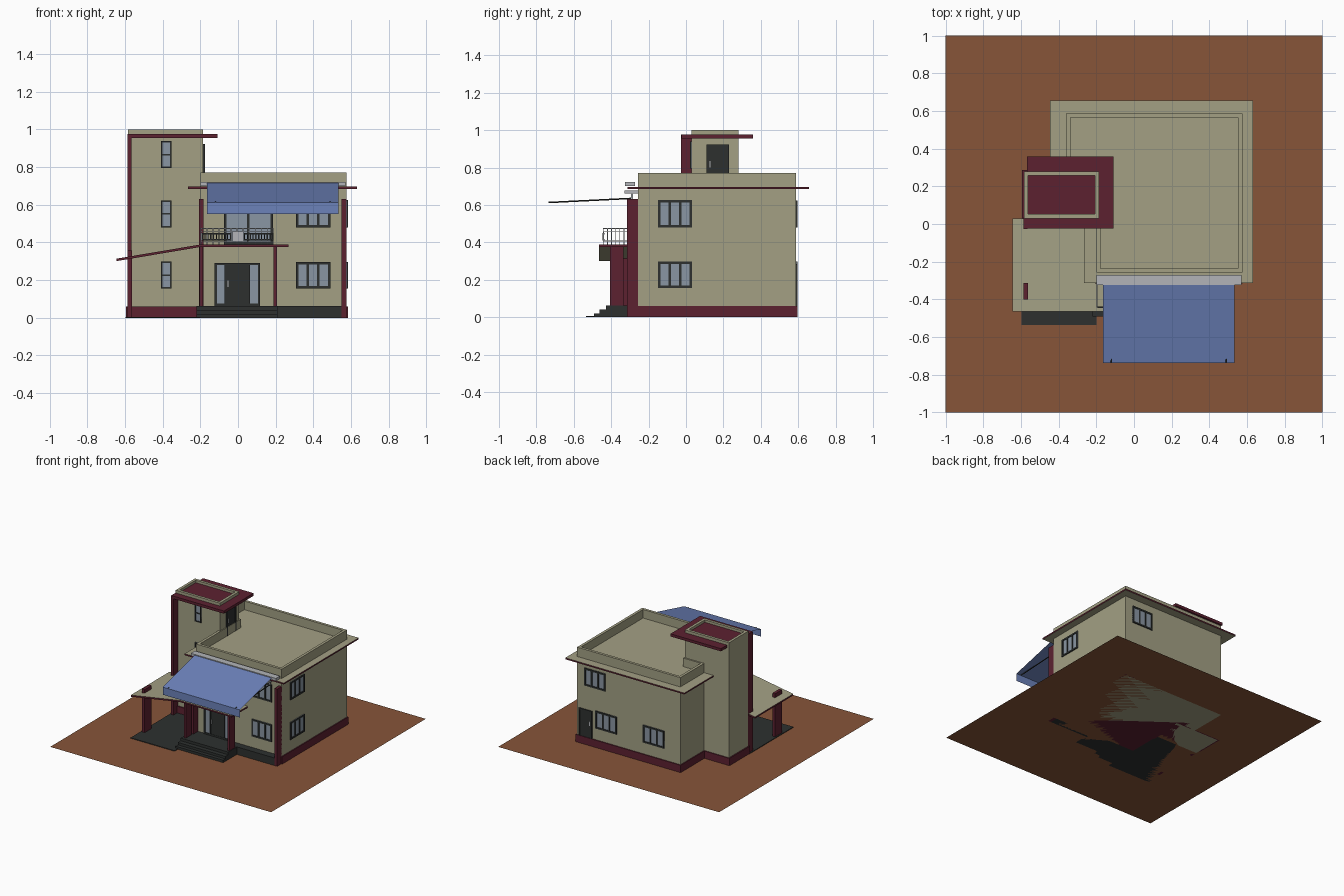
import bpy, bmesh, math
from mathutils import Matrix, Vector

if "Cube" in bpy.data.objects:
    bpy.data.objects.remove(bpy.data.objects["Cube"])


def material(name, r, g, b):
    lin = [((c / 255 + 0.055) / 1.055) ** 2.4 for c in (r, g, b)]
    m = bpy.data.materials.new(name)
    m.diffuse_color = (*lin, 1)
    m.use_nodes = True
    m.node_tree.nodes["Principled BSDF"].inputs["Base Color"].default_value = m.diffuse_color
    return m


TAN = material("tan wall", 163, 160, 132)
MAROON = material("maroon trim", 92, 33, 48)
DARK = material("dark stone and frames", 45, 48, 47)
SOIL = material("brown earth", 135, 85, 57)
BLUE = material("blue fabric", 108, 130, 186)
GLASS = material("window glass", 138, 150, 163)
GREY = material("light grey metal", 178, 180, 184)


def finish(name, bm, mats):
    me = bpy.data.meshes.new(name)
    bm.to_mesh(me)
    bm.free()
    for m in mats:
        me.materials.append(m)
    ob = bpy.data.objects.new(name, me)
    bpy.context.collection.objects.link(ob)
    return ob


def boxes(name, items):
    """One object from boxes given as (x0, x1, y0, y1, z0, z1, material)."""
    bm, mats = bmesh.new(), []
    for x0, x1, y0, y1, z0, z1, mat in items:
        if mat not in mats:
            mats.append(mat)
        mtx = Matrix.Translation(((x0 + x1) / 2, (y0 + y1) / 2, (z0 + z1) / 2)) @ \
            Matrix.Diagonal((abs(x1 - x0), abs(y1 - y0), abs(z1 - z0), 1))
        n = len(bm.faces)
        bmesh.ops.create_cube(bm, size=1, matrix=mtx)
        bm.faces.ensure_lookup_table()
        for f in bm.faces[n:]:
            f.material_index = mats.index(mat)
    return finish(name, bm, mats)


def prism(name, pts, z0, z1, mat, side=None, wall=0, depth=0, floor=None):
    """Vertical prism; optional edge colour and a sunken top inside a parapet."""
    bm = bmesh.new()
    base = bm.faces.new([bm.verts.new((x, y, z0)) for x, y in pts])
    ext = bmesh.ops.extrude_face_region(bm, geom=[base], use_keep_orig=True)["geom"]
    bmesh.ops.translate(bm, verts=[v for v in ext if isinstance(v, bmesh.types.BMVert)],
                        vec=(0, 0, z1 - z0))
    bmesh.ops.recalc_face_normals(bm, faces=bm.faces)
    for f in bm.faces:
        f.material_index = 1 if side and abs(f.normal.z) < 0.5 else 0
    if wall:
        top = max(bm.faces, key=lambda f: f.calc_center_median().z)
        bmesh.ops.inset_individual(bm, faces=[top], thickness=wall, use_even_offset=True)
        bmesh.ops.inset_individual(bm, faces=[top], thickness=0, depth=-depth)
        if floor:
            top.material_index = 1
    return finish(name, bm, [mat] + [m for m in (side, floor) if m])


def rect(x0, x1, y0, y1):
    return [(x0, y0), (x1, y0), (x1, y1), (x0, y1)]


def on_wall(wall, pos, u0, u1, z0, z1, d, mat):
    """Box lying on a wall and standing out from it by d."""
    if wall == "right":
        return (pos - 0.002, pos + d, u0, u1, z0, z1, mat)
    s = -1 if wall == "front" else 1
    return (u0, u1, pos - s * 0.002, pos + s * d, z0, z1, mat)


def window(name, wall, pos, u0, u1, z0, z1, cols=3, rows=1, bar=0.013):
    items = [on_wall(wall, pos, u0, u1, z0, z1, 0.003, GLASS)]
    for i in range(cols + 1):
        u = u0 + (u1 - u0 - bar) * i / cols
        items.append(on_wall(wall, pos, u, u + bar, z0, z1, 0.008, DARK))
    for i in range(rows + 1):
        z = z0 + (z1 - z0 - bar) * i / rows
        items.append(on_wall(wall, pos, u0, u1, z, z + bar, 0.008, DARK))
    boxes(name, items)


def door(name, wall, pos, u0, u1, z0, z1):
    h = u0 + 0.016
    zm = z0 + (z1 - z0) * 0.45
    boxes(name, [on_wall(wall, pos, u0, u1, z0, z1, 0.004, DARK),
                 on_wall(wall, pos, u0, u0 + 0.01, z0, z1, 0.009, DARK),
                 on_wall(wall, pos, u1 - 0.01, u1, z0, z1, 0.009, DARK),
                 on_wall(wall, pos, u0, u1, z1 - 0.01, z1, 0.009, DARK),
                 on_wall(wall, pos, h, h + 0.006, zm, zm + 0.035, 0.009, GREY)])


FRONT, BACK, RIGHT = -0.257, 0.587, 0.575

# Ground sheet
bm = bmesh.new()
bmesh.ops.create_grid(bm, x_segments=1, y_segments=1, size=1)
finish("earth_ground", bm, [SOIL])

# House body with sunken roof, stair tower, plinths
prism("house_body", [(-0.2, FRONT), (RIGHT, FRONT), (RIGHT, BACK), (-0.36, BACK),
                     (-0.36, 0.27), (-0.2, 0.27)], 0.0, 0.772, TAN, wall=0.022, depth=0.07)
prism("stair_tower", rect(-0.585, -0.185, 0.03, 0.28), 0.0, 1.0, TAN,
      wall=0.022, depth=0.02, floor=MAROON)
prism("house_plinth", [(-0.208, FRONT - 0.008), (RIGHT + 0.008, FRONT - 0.008),
                       (RIGHT + 0.008, BACK + 0.008), (-0.368, BACK + 0.008),
                       (-0.368, 0.2), (-0.208, 0.2)], 0, 0.06, MAROON)
prism("tower_plinth", rect(-0.595, -0.19, 0.02, 0.288), 0, 0.06, MAROON)

# Roof eave, tower cap
prism("roof_eave", [(-0.265, -0.312), (0.633, -0.312), (0.633, 0.657), (-0.445, 0.657),
                    (-0.445, 0.2), (-0.265, 0.2)], 0.684, 0.696, TAN, MAROON)
prism("tower_cap", rect(-0.567, -0.11, -0.025, 0.358), 0.955, 0.977, MAROON)

# Maroon fins and pillars
boxes("tower_fin", [(-0.587, -0.565, -0.026, 0.034, 0, 0.977, MAROON)])
for n, x in (("left", -0.207), ("right", 0.55)):
    boxes(n + "_facade_fin", [(x, x + 0.025, -0.315, -0.25, 0, 0.632, MAROON)])
for n, x in (("left", -0.205), ("right", 0.188)):
    boxes(n + "_porch_pillar", [(x, x + 0.018, -0.405, -0.335, 0.03, 0.38, MAROON)])
boxes("carport_pillar", [(-0.587, -0.563, -0.402, -0.312, 0, 0.357, MAROON)])

# Porch roof and sloping carport roof
prism("porch_roof", rect(-0.2, 0.268, -0.465, -0.25), 0.376, 0.389, TAN, MAROON)
carport = prism("carport_roof", rect(-0.645, -0.2, -0.465, 0.03), 0.376, 0.389, TAN, MAROON)
for v in carport.data.vertices:
    if v.co.x < -0.4:
        v.co.z -= 0.075

# Steps, side ledge, carport floor
boxes("entrance_steps", [(-0.22, 0.21, y, -0.25, 0, z, DARK)
                         for y, z in ((-0.492, 0.02), (-0.463, 0.04), (-0.427, 0.062))])
boxes("side_ledge", [(0.2, 0.552, -0.315, -0.25, 0, 0.062, DARK)])
boxes("carport_floor", [(-0.598, -0.2, -0.535, 0.03, 0, 0.005, DARK)])

# Windows
for i, (z0, z1) in enumerate(((0.155, 0.297), (0.48, 0.625))):
    window(f"front_window_{i}", "front", FRONT, 0.307, 0.49, z0, z1)
    window(f"side_window_{i}", "right", RIGHT, -0.15, 0.032, z0, z1)
for i, (x0, z0) in enumerate(((0.215, 0.155), (-0.215, 0.155), (0.317, 0.48))):
    window(f"back_window_{i}", "back", BACK, x0, x0 + 0.19, z0, z0 + 0.143)
for i, z0 in enumerate((0.155, 0.48, 0.795)):
    window(f"tower_window_{i}", "front", 0.03, -0.408, -0.353, z0, z0 + 0.143,
           cols=1, rows=2, bar=0.008)
window("balcony_doors", "front", FRONT, -0.075, 0.185, 0.389, 0.62, cols=2)

# Doors: entrance with sidelights, back door, roof door
window("entrance_sidelights", "front", FRONT, -0.125, 0.118, 0.062, 0.292, cols=1)
door("entrance_door", "front", FRONT - 0.002, -0.072, 0.065, 0.062, 0.285)
door("back_door", "back", BACK, 0.437, 0.555, 0.06, 0.285)
door("roof_door", "right", -0.185, 0.11, 0.23, 0.702, 0.922)

# Balcony railing: grey rails and posts, dark lattice panels in front
rail = []
X0, X1, Y0, t = -0.197, 0.187, -0.442, 0.004
for z in (0.405, 0.455, 0.472):
    rail.append((X0, X1, Y0 - t / 2, Y0 + t / 2, z, z + t, GREY))
    for x in (X0, X1):
        rail.append((x - t / 2, x + t / 2, Y0, FRONT, z, z + t, GREY))
for i in range(9):
    y = Y0 + 0.022 * i
    for x in (X0, X1):
        rail.append((x - t / 2, x + t / 2, y - t / 2, y + t / 2, 0.385, 0.475, GREY))
for i in range(13):
    x = X0 + (X1 - X0) * i / 12
    rail.append((x - t / 2, x + t / 2, Y0 - t / 2, Y0 + t / 2, 0.385, 0.475, GREY))
for x0 in (-0.19, 0.035):
    for z in (0.41, 0.442):
        rail.append((x0, x0 + 0.15, Y0 - 0.005, Y0 + 0.005, z, z + 0.008, DARK))
    for i in range(11):
        x = x0 + 0.015 * i
        rail.append((x - 0.003, x + 0.003, Y0 - 0.004, Y0 + 0.004, 0.41, 0.45, DARK))
rail.append((-0.03, 0.025, Y0 - 0.003, Y0 + 0.003, 0.405, 0.455, GREY))
boxes("balcony_railing", rail)

# Awning: sloping fabric with a valance, extruded along x
bm = bmesh.new()
rows = [[bm.verts.new((x, y, z)) for x in (-0.165, 0.533)]
        for y, z in ((-0.322, 0.716), (-0.737, 0.612), (-0.737, 0.55))]
for a, b in zip(rows, rows[1:]):
    bm.faces.new((a[0], b[0], b[1], a[1]))
finish("awning_fabric", bm, [BLUE])

# Awning cassette, brackets and thin arms
boxes("awning_cassette", [(-0.2, 0.57, -0.325, -0.272, 0.7, 0.722, GREY)])
for n, x in (("left", -0.12), ("right", 0.49)):
    boxes(n + "_awning_bracket", [(x - 0.012, x + 0.012, -0.33, -0.257, 0.662, 0.676, GREY),
                                  (x - 0.006, x + 0.006, -0.295, -0.283, 0.632, 0.665, GREY)])
    a, b = Vector((x, -0.29, 0.635)), Vector((x, -0.735, 0.613))
    bm = bmesh.new()
    bmesh.ops.create_cone(bm, cap_ends=True, segments=8, radius1=0.004, radius2=0.004,
                          depth=(b - a).length,
                          matrix=Matrix.Translation((a + b) / 2)
                          @ (b - a).to_track_quat('Z', 'Y').to_matrix().to_4x4())
    finish(n + "_awning_arm", bm, [DARK])
